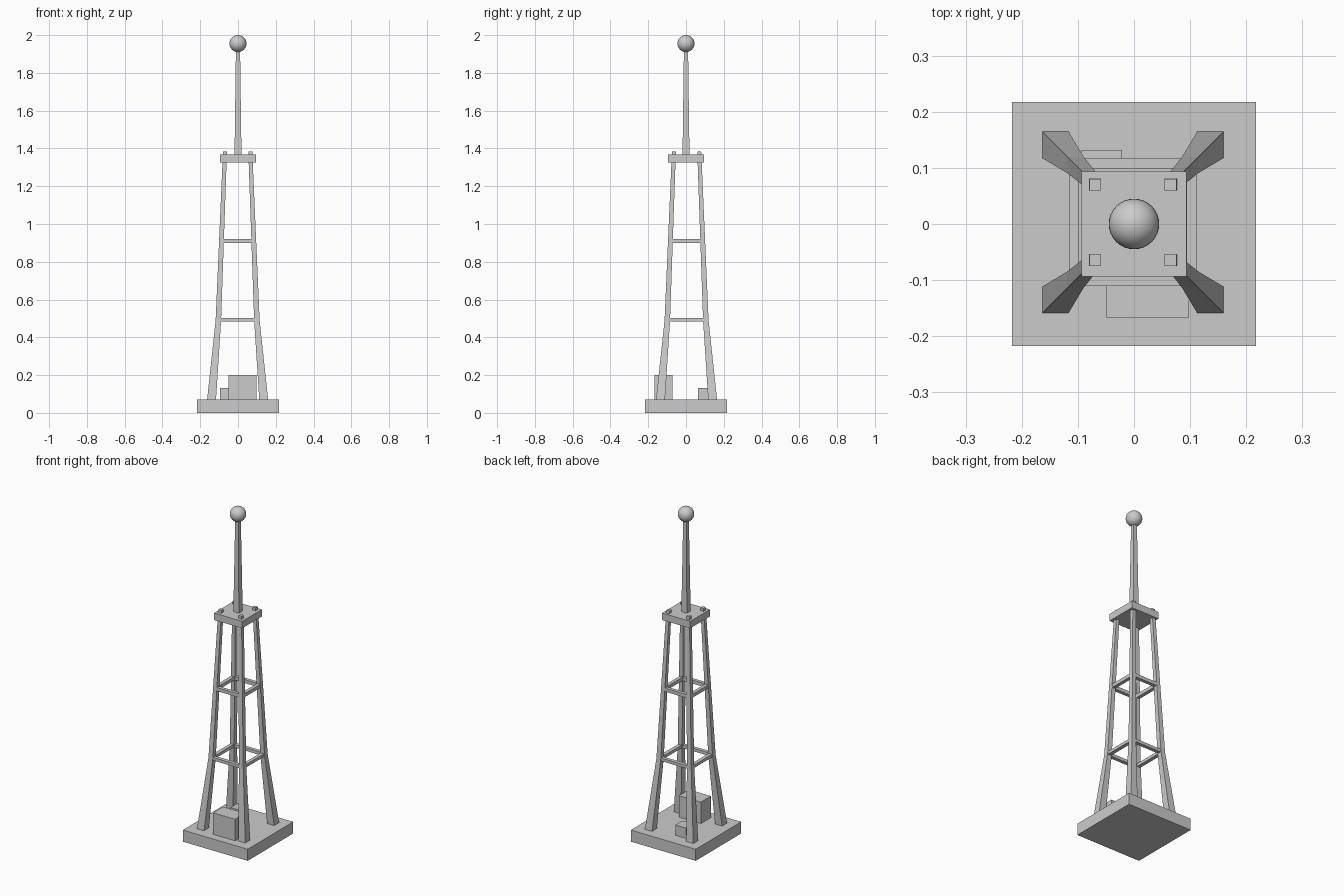
import bpy, bmesh

if "Cube" in bpy.data.objects:
    bpy.data.objects.remove(bpy.data.objects["Cube"])

def make_object(name, bm):
    bmesh.ops.recalc_face_normals(bm, faces=bm.faces)
    mesh = bpy.data.meshes.new(name)
    bm.to_mesh(mesh)
    bm.free()
    obj = bpy.data.objects.new(name, mesh)
    bpy.context.collection.objects.link(obj)
    return obj

def square_loft(name, sections):
    """Skin square sections given as (x, y, z, half_width)."""
    bm = bmesh.new()
    rings = [[bm.verts.new((x + sx * h, y + sy * h, z))
              for sx, sy in ((-1, -1), (1, -1), (1, 1), (-1, 1))]
             for x, y, z, h in sections]
    for a, b in zip(rings, rings[1:]):
        for i in range(4):
            j = (i + 1) % 4
            bm.faces.new((a[i], a[j], b[j], b[i]))
    bm.faces.new(rings[0][::-1])
    bm.faces.new(rings[-1])
    return make_object(name, bm)

def box(name, lo, hi):
    bm = bmesh.new()
    bmesh.ops.create_cube(bm, size=1)
    for v in bm.verts:
        v.co = [(a + b) / 2 + c * (b - a) for a, b, c in zip(lo, hi, v.co)]
    return make_object(name, bm)

CX, CY = -0.002, 0.003  # slight offset of the tower frame

# Base slab and top platform
box("base_slab", (-0.217, -0.217, 0), (0.217, 0.217, 0.07))
box("top_platform", (-0.094, -0.094, 1.325), (0.094, 0.094, 1.367))

# Four bent, tapering legs whose ends poke through the platform
for side, sx in (("left", -1), ("right", 1)):
    for end, sy in (("front", -1), ("back", 1)):
        profile = ((0.138, 0.07, 0.0235), (0.102, 0.49, 0.0145), (0.067, 1.385, 0.0105))
        square_loft(f"{end}_{side}_leg",
                    [(CX + sx * d, CY + sy * d, z, h) for d, z, h in profile])

# Two rings of cross braces
for level, d, z, t, hz in (("lower", 0.1025, 0.493, 0.011, 0.009),
                           ("upper", 0.086, 0.911, 0.0105, 0.0105)):
    for s, fb, lr in ((-1, "front", "left"), (1, "back", "right")):
        y, x = CY + s * d, CX + s * d
        box(f"{level}_{fb}_brace", (CX - d, y - t, z - hz), (CX + d, y + t, z + hz))
        box(f"{level}_{lr}_brace", (x - t, CY - d, z - hz), (x + t, CY + d, z + hz))

# Equipment boxes on the slab
box("equipment_cabinet", (-0.05, -0.167, 0.07), (0.098, -0.071, 0.2))
box("small_box", (-0.094, 0.063, 0.07), (-0.021, 0.132, 0.132))

# Tapered square mast with ball on top
square_loft("mast", [(0, 0, 1.36, 0.0185), (0, 0, 1.93, 0.011)])
bpy.ops.mesh.primitive_uv_sphere_add(segments=32, ring_count=16, radius=0.045,
                                     location=(0, 0, 1.955))
bpy.context.object.name = "mast_ball"
bpy.ops.object.shade_smooth()
